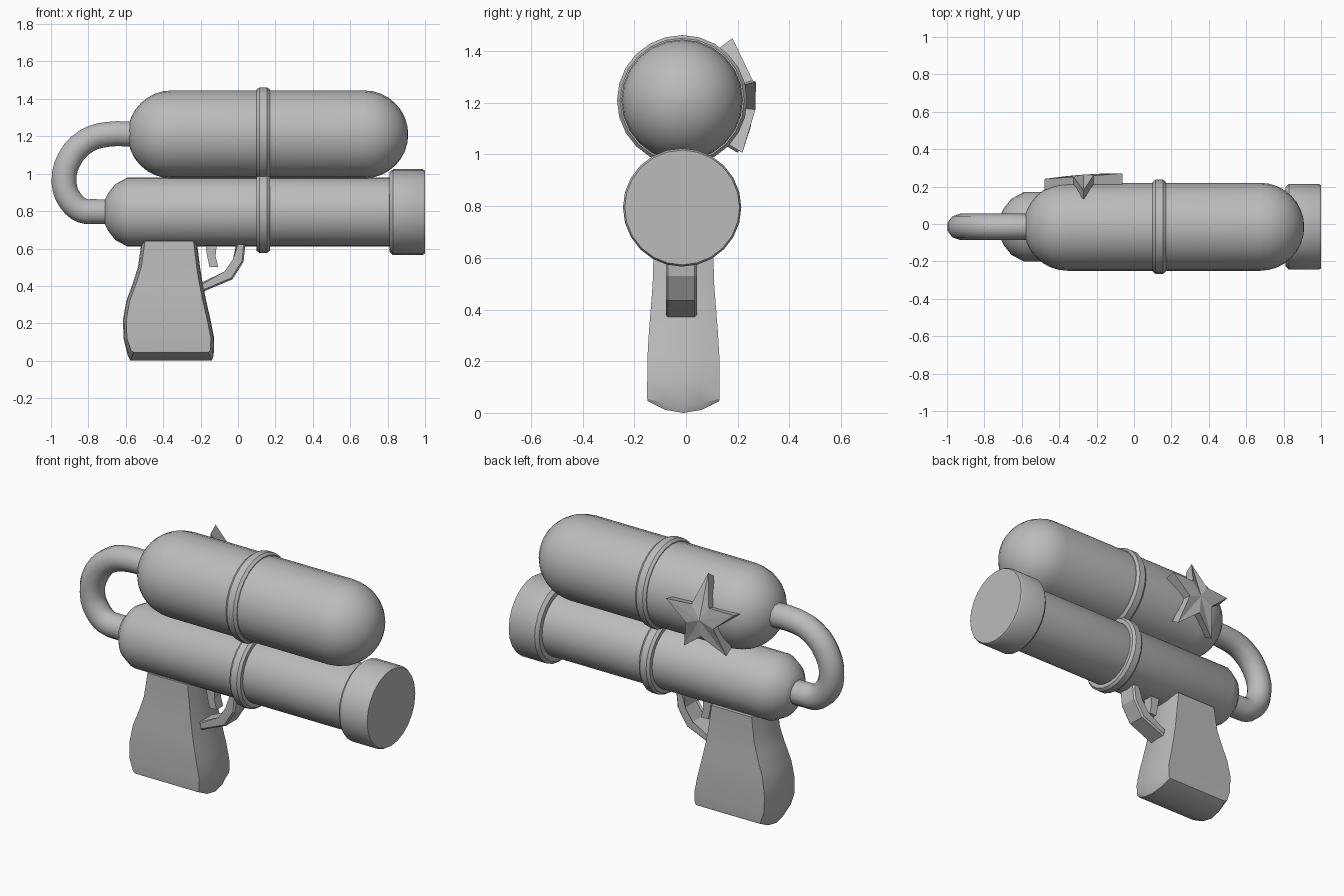
import bpy, bmesh, math
from mathutils import Vector

cube = bpy.data.objects.get("Cube")
if cube:
    bpy.data.objects.remove(cube, do_unlink=True)

YC = -0.015          # shared centre plane of the body
SIDES = 24

grey = bpy.data.materials.new("plain_grey")
grey.use_nodes = True
grey.diffuse_color = (0.5, 0.5, 0.5, 1)
grey.node_tree.nodes["Principled BSDF"].inputs["Base Color"].default_value = (0.5, 0.5, 0.5, 1)


def finish(name, bm, angle=None):
    bmesh.ops.recalc_face_normals(bm, faces=bm.faces[:])
    mesh = bpy.data.meshes.new(name)
    bm.to_mesh(mesh)
    bm.free()
    obj = bpy.data.objects.new(name, mesh)
    bpy.context.collection.objects.link(obj)
    mesh.materials.append(grey)
    if angle:
        smooth(obj, angle)
    return obj


def smooth(obj, angle):
    bpy.ops.object.select_all(action='DESELECT')
    obj.select_set(True)
    bpy.context.view_layer.objects.active = obj
    bpy.ops.object.shade_smooth_by_angle(angle=math.radians(angle))


def loft(bm, rings):
    """Skin closed rings of points and cap both ends."""
    loops = [[bm.verts.new(p) for p in ring] for ring in rings]
    n = len(loops[0])
    for a, b in zip(loops, loops[1:]):
        for i in range(n):
            j = (i + 1) % n
            bm.faces.new((a[i], a[j], b[j], b[i]))
    return loops


def lathe(name, profile, z, angle=35):
    """Revolve (x, radius) pairs about a lengthwise axis at height z."""
    bm = bmesh.new()
    turns = [math.tau * i / SIDES for i in range(SIDES)]
    loops = loft(bm, [[(x, YC + r * math.sin(t), z + r * math.cos(t)) for t in turns]
                      for x, r in profile])
    bm.faces.new(loops[0])
    bm.faces.new(loops[-1])
    return finish(name, bm, angle)


def plate(name, outline, y, half, bevel=0.0):
    """Extrude an x-z outline across y."""
    bm = bmesh.new()
    loops = loft(bm, [[(x, y + s * half, z) for x, z in outline] for s in (-1, 1)])
    bm.faces.new(loops[0])
    bm.faces.new(loops[1])
    if bevel:
        rims = [e for e in bm.edges if abs(e.verts[0].co.y - e.verts[1].co.y) < 1e-5]
        bmesh.ops.bevel(bm, geom=rims, offset=bevel, segments=1, affect='EDGES')
    return finish(name, bm)


# Upper tank: capsule
R, steps = 0.235, 8
arc = [math.pi / 2 * i / steps for i in range(steps + 1)]
dome = [(R * math.cos(a), max(R * math.sin(a), 0.004)) for a in arc]
lathe("upper_tank", [(-0.355 - x, r) for x, r in dome]
      + [(0.675 + x, r) for x, r in reversed(dome)], 1.21)

# Lower barrel and nozzle cap
lathe("barrel", [(-0.71, 0.07), (-0.695, 0.1), (-0.655, 0.15), (-0.59, 0.185), (0.85, 0.185)], 0.795)
lathe("nozzle_cap", [(0.81, 0.18), (0.81, 0.212), (0.828, 0.229), (0.988, 0.229), (1.0, 0.222)], 0.795)

# Bands round both tubes
for name, r, z in (("tank_band", 0.252, 1.21), ("barrel_band", 0.219, 0.795)):
    lathe(name, [(0.1, r - 0.04), (0.1, r - 0.012), (0.115, r), (0.155, r),
                 (0.17, r - 0.012), (0.17, r - 0.04)], z)

# Hose joining tank and barrel
path = [(-0.54, 1.21), (-0.7, 1.21), (-0.81, 1.175), (-0.9, 1.08), (-0.93, 0.95),
        (-0.895, 0.855), (-0.83, 0.802), (-0.77, 0.797), (-0.67, 0.797)]
curve = bpy.data.curves.new("hose", 'CURVE')
curve.dimensions = '3D'
curve.bevel_depth = 0.07
curve.bevel_resolution = 3
curve.resolution_u = 3
spline = curve.splines.new('BEZIER')
spline.bezier_points.add(len(path) - 1)
for point, (x, z) in zip(spline.bezier_points, path):
    point.co = (x, YC, z)
    point.handle_left_type = point.handle_right_type = 'AUTO'
hose = bpy.data.objects.new("hose", curve)
bpy.context.collection.objects.link(hose)
bpy.ops.object.select_all(action='DESELECT')
hose.select_set(True)
bpy.context.view_layer.objects.active = hose
bpy.ops.object.convert(target='MESH')
hose = bpy.context.view_layer.objects.active
hose.data.materials.clear()
hose.data.materials.append(grey)
smooth(hose, 45)

# Grip: stacked sections (z, rear x, front x, half width) with bowed ends and base
sections = [(0.64, -0.515, -0.22, 0.115), (0.5, -0.535, -0.203, 0.119),
            (0.42, -0.56, -0.19, 0.125), (0.32, -0.597, -0.17, 0.133),
            (0.22, -0.615, -0.147, 0.139), (0.12, -0.612, -0.127, 0.14),
            (0.055, -0.59, -0.13, 0.14), (0.045, -0.575, -0.14, 0.138)]
across = [-1, -0.5, 0, 0.5, 1]
bm = bmesh.new()
rings = []
for i, (z, rear, front, w) in enumerate(sections):
    sag = 0.045 if i == len(sections) - 1 else 0.025 if i == len(sections) - 2 else 0
    ring = []
    for x, inward, order in ((front, -1, across), (rear, 1, across[::-1])):
        ring += [(x + inward * 0.018 * t * t, -0.01 + w * t, z - sag * (1 - t * t)) for t in order]
    rings.append(ring)
loops = loft(bm, rings)
bm.faces.new(loops[0])
base, n = loops[-1], len(across)
for i in range(n - 1):
    bm.faces.new((base[i], base[i + 1], base[-2 - i], base[-1 - i]))
finish("grip", bm, 28)

# Trigger and its guard
plate("trigger", [(-0.175, 0.63), (-0.113, 0.63), (-0.12, 0.56), (-0.105, 0.5),
                  (-0.152, 0.5), (-0.165, 0.56)], -0.018, 0.03)
plate("trigger_guard", [(0.04, 0.63), (0.03, 0.53), (-0.03, 0.435), (-0.19, 0.368),
                        (-0.2, 0.415), (-0.065, 0.47), (-0.018, 0.54), (-0.008, 0.63)],
      -0.018, 0.06, 0.009)

# Star wrapped on the back of the tank
bm = bmesh.new()


def star_point(x, dz, depth):
    bend = Vector((0, 1, 3 * dz)).normalized()
    y = 0.264 + 0.07 * x - 1.4 * dz * dz
    return Vector((-0.27 + x, y, 1.205 + dz)) - bend * depth


rim = []
for i in range(10):
    r = 0.245 if i % 2 == 0 else 0.1
    a = math.tau * i / 10
    rim.append((0.9 * r * math.sin(a), r * math.cos(a)))
loops = loft(bm, [[star_point(x, dz, d) for x, dz in rim] for d in (0, 0.06)])
for loop, d in zip(loops, (0, 0.06)):
    hub = bm.verts.new(star_point(0, 0, d))
    for i in range(10):
        bm.faces.new((hub, loop[i], loop[(i + 1) % 10]))
finish("star", bm)
